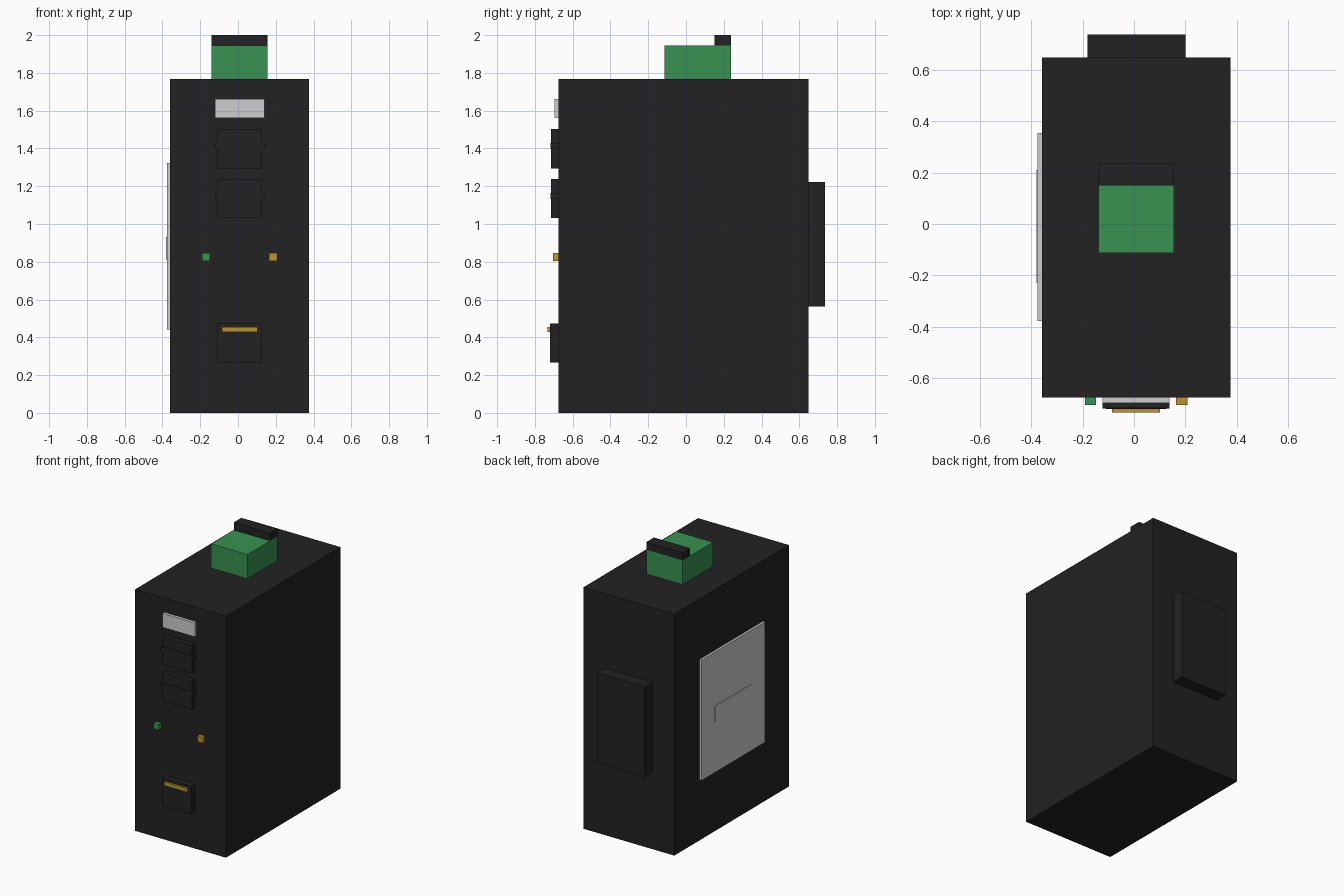
import bpy

if "Cube" in bpy.data.objects:
    bpy.data.objects.remove(bpy.data.objects["Cube"])


def material(name, rgb):
    m = bpy.data.materials.new(name)
    m.diffuse_color = (*rgb, 1.0)
    m.use_nodes = True
    m.node_tree.nodes["Principled BSDF"].inputs["Base Color"].default_value = m.diffuse_color
    return m


BLACK = material("matte black", (0.016, 0.016, 0.016))
GREY = material("light grey", (0.61, 0.61, 0.61))
GREEN = material("green", (0.04, 0.29, 0.083))
GOLD = material("gold", (0.49, 0.30, 0.028))

CX = 0.008                         # centre line of the housing
FRONT, BACK, LEFT, TOP = -0.676, 0.648, -0.359, 1.767


def box(name, x, y, z, mat):
    """Box spanning the (min, max) pairs x, y and z."""
    verts = [(a, b, c) for a in x for b in y for c in z]
    faces = [(0, 1, 3, 2), (4, 6, 7, 5), (0, 4, 5, 1),
             (2, 3, 7, 6), (0, 2, 6, 4), (1, 5, 7, 3)]
    mesh = bpy.data.meshes.new(name)
    mesh.from_pydata(verts, [], faces)
    mesh.materials.append(mat)
    obj = bpy.data.objects.new(name, mesh)
    bpy.context.collection.objects.link(obj)
    return obj


def front_part(name, half_width, z, tip, mat, cx=CX):
    """Box on the front panel, reaching out to y = tip."""
    return box(name, (cx - half_width, cx + half_width), (tip, FRONT + 0.01), z, mat)


# Housing and rail clip on the back
box("housing", (LEFT, 0.376), (FRONT, BACK), (0, TOP), BLACK)
box("rail_clip", (-0.182, 0.2), (BACK - 0.01, 0.737), (0.562, 1.222), BLACK)

# Power terminal on top
box("terminal_block", (-0.139, 0.155), (-0.113, 0.237), (TOP - 0.01, 1.944), GREEN)
box("terminal_latch", (-0.139, 0.155), (0.15, 0.237), (1.944, 2.0), BLACK)

# Front panel: label, two fibre ports with side lugs, lights
front_part("front_label", 0.131, (1.56, 1.663), -0.697, GREY)
for i, z0 in enumerate((1.295, 1.031)):
    front_part(f"fibre_port_{i + 1}", 0.118, (z0, z0 + 0.207), -0.714, BLACK)
    front_part(f"port_lugs_{i + 1}", 0.131, (z0 + 0.102, z0 + 0.134), -0.718, BLACK)
for name, x, mat in (("left_light", -0.169, GREEN), ("right_light", 0.186, GOLD)):
    front_part(name, 0.022, (0.803, 0.846), -0.704, mat, x)

# Network socket with its contact strip
front_part("network_socket", 0.118, (0.266, 0.472), -0.72, BLACK)
front_part("contact_strip", 0.094, (0.427, 0.454), -0.734, GOLD)

# Rating plate on the left side, with a thin raised panel
box("rating_plate", (-0.376, LEFT + 0.01), (-0.377, 0.355), (0.442, 1.324), GREY)
box("rating_plate_panel", (-0.38, -0.37), (-0.23, 0.21), (0.812, 0.93), GREY)
